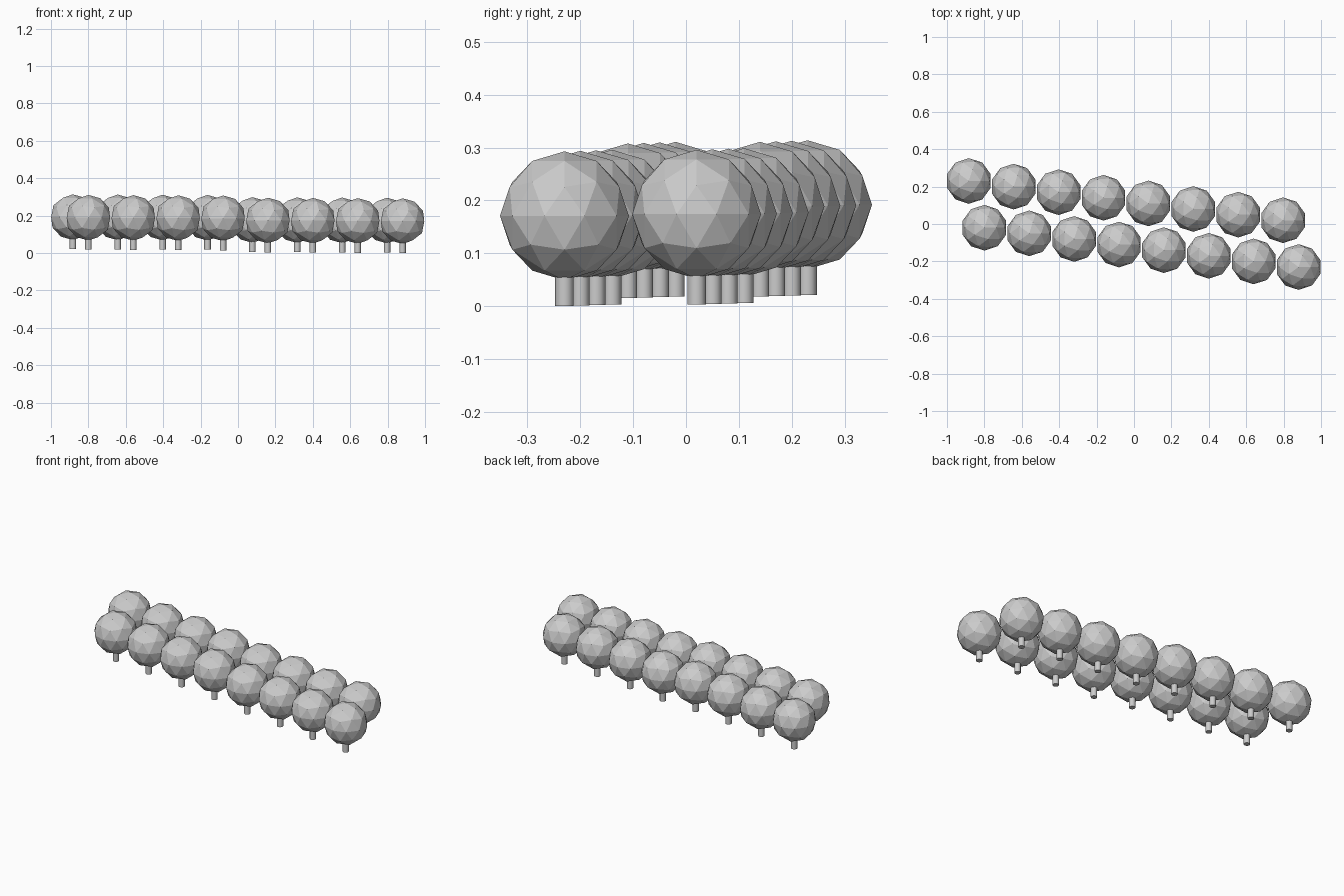
import bpy

if "Cube" in bpy.data.objects:
    bpy.data.objects.remove(bpy.data.objects["Cube"])

STEP_X, STEP_Y = 0.24, -0.03
R = 0.122          # foliage radius


def tree(name, x, y, z):
    # trunk
    h = 0.125
    bpy.ops.mesh.primitive_cylinder_add(vertices=12, radius=0.0175, depth=h,
                                        location=(x, y, z + h / 2))
    trunk = bpy.context.object
    trunk.name = name + "_trunk"
    bpy.ops.object.shade_smooth_by_angle()
    # faceted round crown
    bpy.ops.mesh.primitive_ico_sphere_add(subdivisions=2, radius=R,
                                          location=(x, y, z + 0.171))
    bpy.context.object.name = name + "_crown"


# two slanted rows of eight trees, the right half on slightly lower ground
for row, x0, y0, lift in (("front_row", -0.80, -0.02, 0.0),
                          ("back_row", -0.883, 0.23, 0.003)):
    for i in range(8):
        z = (0.018 if i < 4 else 0.007) - 0.001 * i + lift
        tree(f"{row}_tree_{i + 1}", x0 + STEP_X * i, y0 + STEP_Y * i, z)
